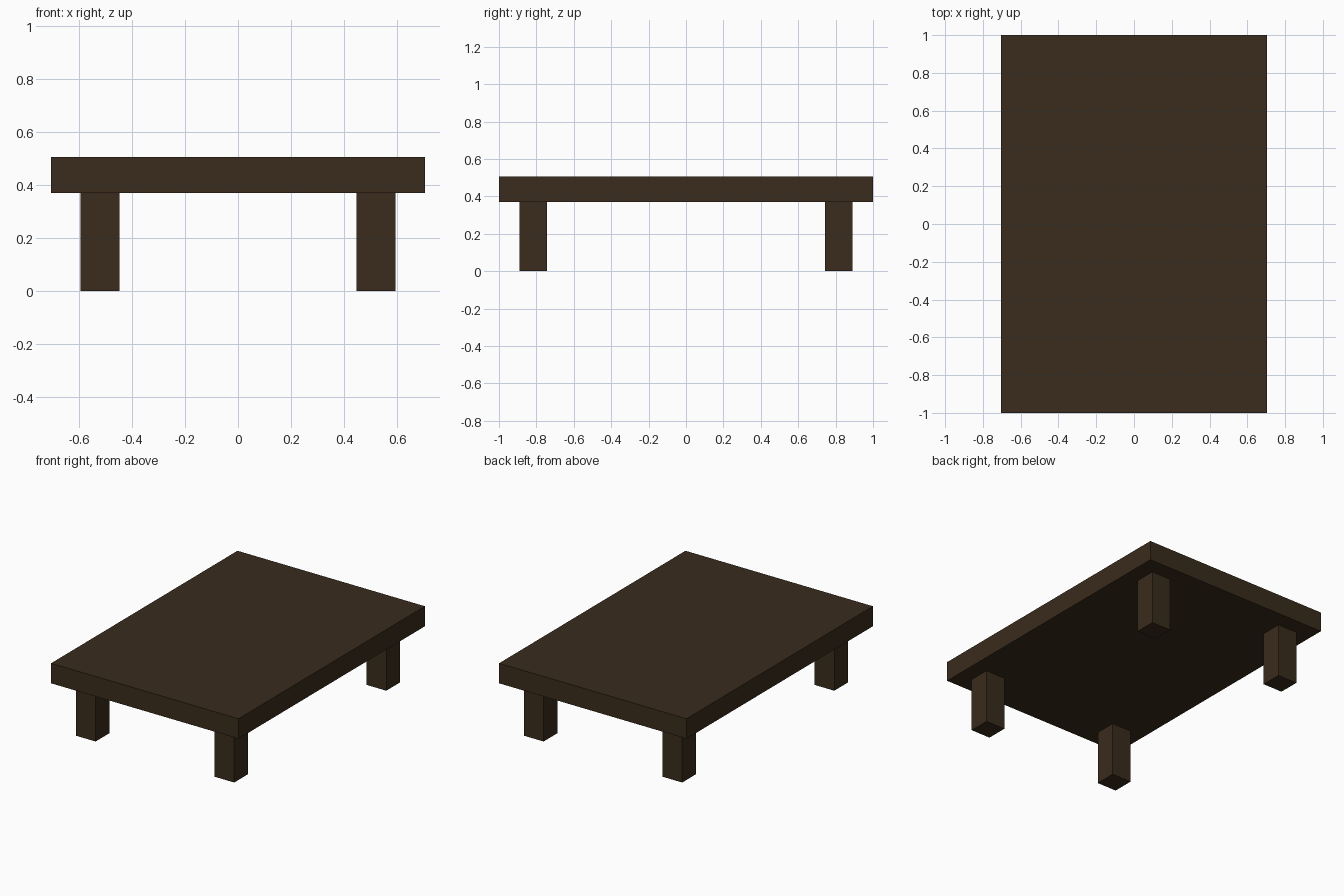
import bpy

if "Cube" in bpy.data.objects:
    bpy.data.objects.remove(bpy.data.objects["Cube"])

wood = bpy.data.materials.new("dark_wood")
wood.diffuse_color = (0.042, 0.025, 0.012, 1)
wood.use_nodes = True
wood.node_tree.nodes["Principled BSDF"].inputs["Base Color"].default_value = wood.diffuse_color


def box(name, x, y, z):
    """Axis-aligned box from (min, max) ranges."""
    ranges = (x, y, z)
    bpy.ops.mesh.primitive_cube_add(size=1, location=[(a + b) / 2 for a, b in ranges])
    obj = bpy.context.object
    obj.name = name
    obj.scale = [b - a for a, b in ranges]
    bpy.ops.object.transform_apply(location=False, rotation=False, scale=True)
    obj.data.materials.append(wood)
    return obj


TOP_BOTTOM, TOP_HEIGHT = 0.369, 0.505

# Table top
box("table_top", (-0.704, 0.704), (-1, 1), (TOP_BOTTOM, TOP_HEIGHT))

# Four square legs, set in from the corners
for side, sx in (("left", -1), ("right", 1)):
    for end, sy in (("front", -1), ("back", 1)):
        x = sorted((sx * 0.447, sx * 0.594))
        y = sorted((sy * 0.743, sy * 0.889))
        box(f"{end}_{side}_leg", x, y, (0, TOP_BOTTOM))
